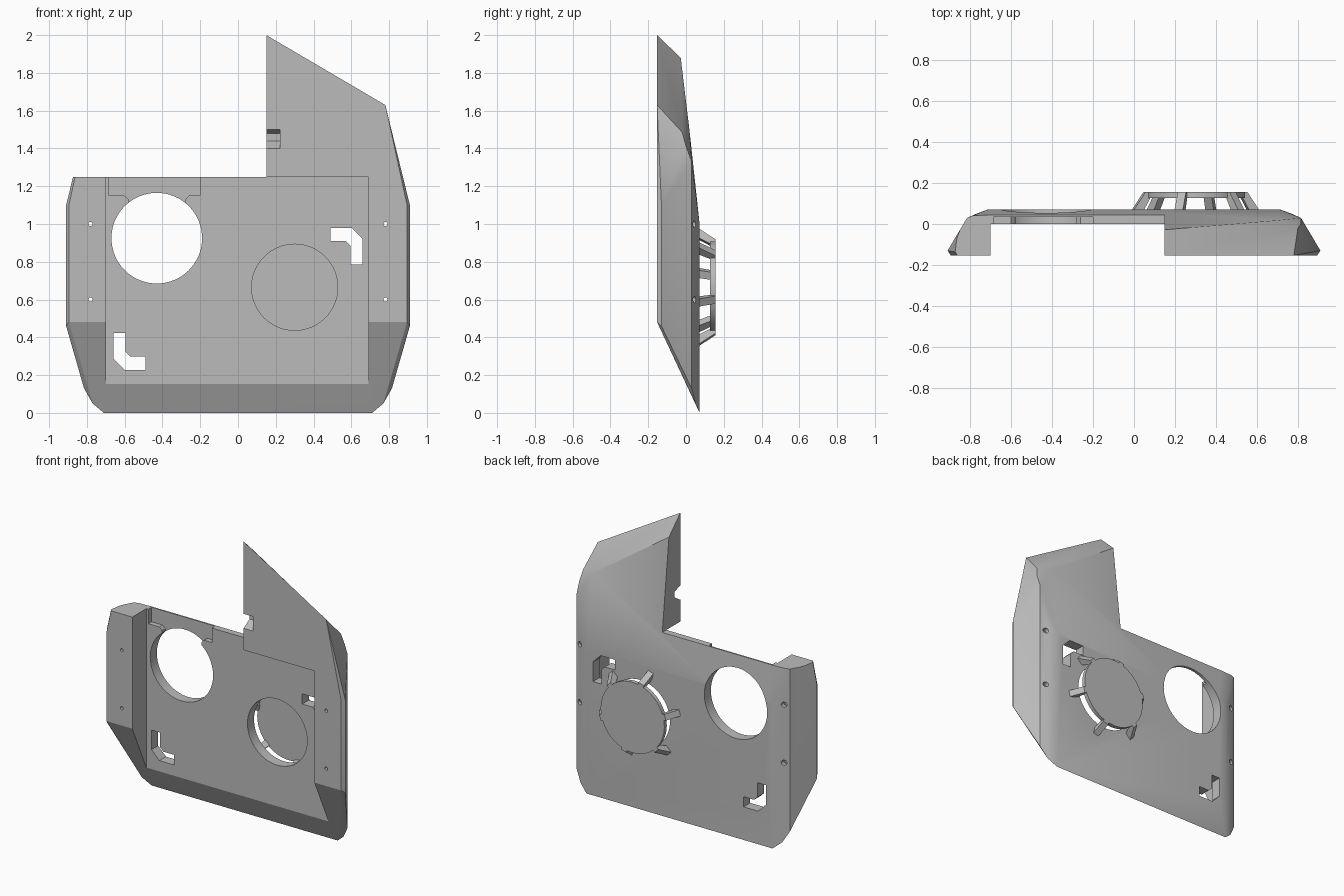
import bpy, bmesh
from math import sin, cos, pi, radians
from mathutils import Matrix, Vector

if "Cube" in bpy.data.objects:
    bpy.data.objects.remove(bpy.data.objects["Cube"], do_unlink=True)

grey = bpy.data.materials.new("mid_grey")
grey.use_nodes = True
COLOUR = (0.5, 0.5, 0.5, 1)
grey.diffuse_color = COLOUR
grey.node_tree.nodes["Principled BSDF"].inputs["Base Color"].default_value = COLOUR


def make_object(name, bm):
    bmesh.ops.recalc_face_normals(bm, faces=bm.faces)
    mesh = bpy.data.meshes.new(name)
    bm.to_mesh(mesh)
    bm.free()
    mesh.materials.append(grey)
    obj = bpy.data.objects.new(name, mesh)
    bpy.context.collection.objects.link(obj)
    return obj


def prism(name, points, start, end, frame=None):
    """Extrude an x-z outline from y = start to y = end, then place it."""
    bm = bmesh.new()
    face = bm.faces.new([bm.verts.new((x, start, z)) for x, z in points])
    solid = bmesh.ops.extrude_face_region(bm, geom=[face])
    moved = [v for v in solid["geom"] if isinstance(v, bmesh.types.BMVert)]
    bmesh.ops.translate(bm, verts=moved, vec=(0, end - start, 0))
    if frame:
        bmesh.ops.transform(bm, matrix=frame, verts=bm.verts)
    return make_object(name, bm)


def circle(x, z, radius, sides=64):
    return [(x + radius * cos(2 * pi * i / sides), z + radius * sin(2 * pi * i / sides))
            for i in range(sides)]


def box(x0, x1, z0, z1):
    return [(x0, z0), (x1, z0), (x1, z1), (x0, z1)]


def cut(target, cutter):
    cutter.hide_render = True
    mod = target.modifiers.new("cut", "BOOLEAN")
    mod.operation = "DIFFERENCE"
    mod.solver = "EXACT"
    mod.object = cutter
    bpy.context.view_layer.objects.active = target
    bpy.ops.object.modifier_apply(modifier=mod.name)
    bpy.data.objects.remove(cutter, do_unlink=True)


# Faceted outer shell: hull of half the corners, mirrored in x
corners = [
    (0.895, -0.153, 0.48), (0.895, -0.153, 1.1), (0.78, -0.153, 1.63), (0.15, -0.153, 2.0),
    (0.91, -0.13, 0.46), (0.91, -0.13, 1.1),
    (0.80, -0.02, 1.485), (0.815, 0.0, 1.41), (0.815, 0.03, 1.33),
    (0.815, 0.03, 0.13), (0.77, 0.05, 0.05), (0.71, 0.072, 0.0),
    (0.71, 0.072, 1.0), (0.70, 0.018, 1.5), (0.15, -0.028, 1.88),
]
bm = bmesh.new()
for x, y, z in corners:
    for side in (1, -1):
        bm.verts.new((side * x, y, z))
hull = bmesh.ops.convex_hull(bm, input=bm.verts)
loose = [v for v in bm.verts if not v.link_faces]
bmesh.ops.delete(bm, geom=loose, context="VERTS")
bmesh.ops.dissolve_limit(bm, angle_limit=radians(1.5), verts=bm.verts, edges=bm.edges)
panel = make_object("panel_body", bm)

# Front recess, then the step that leaves only the upper left wing
cut(panel, prism("recess", [(-0.7, -1), (0.69, -1), (0.69, 1.25), (0.14, 1.25),
                            (0.14, 1.4), (-0.7, 1.4)], -1, 0.0))
cut(panel, prism("step", box(-2, 0.15, 1.25, 3), -1, 1))

# Shallow pocket above the round opening
cut(panel, prism("pocket", [(-0.685, 1.4), (-0.685, 1.15), (-0.6, 1.15), (-0.58, 1.13),
                            (-0.57, 1.0), (-0.28, 1.0), (-0.28, 1.13), (-0.26, 1.15),
                            (-0.2, 1.15), (-0.2, 1.4)], -0.1, 0.035))

# Round openings
cut(panel, prism("round_opening", circle(-0.43, 0.925, 0.24), -1, 1))
cut(panel, prism("vent_opening", circle(0.3, 0.665, 0.228), -1, 1))

# Two angled slots, one the half turn of the other
slot = [(0.49, 0.98), (0.49, 0.91), (0.57, 0.91), (0.595, 0.885),
        (0.595, 0.785), (0.66, 0.785), (0.66, 0.92), (0.6, 0.98)]
cut(panel, prism("slot_left", slot, -1, 1))
cut(panel, prism("slot_right", [(-x, 1.208 - z) for x, z in slot], -1, 1))

# Screw holes with wider seats at the back
for x in (-0.78, 0.78):
    for z in (0.6, 1.0):
        cut(panel, prism("screw_hole", circle(x, z, 0.011, 16), -1, 1))
        cut(panel, prism("screw_seat", circle(x, z, 0.018, 16), 0.02, 1))

# Tapered notch in the wing's inner edge (outline turned into the y-z plane)
turn = Matrix(((0, 1, 0, 0), (1, 0, 0, 0), (0, 0, 1, 0), (0, 0, 0, 1)))
cut(panel, prism("notch", [(-0.3, 1.40), (-0.153, 1.40), (-0.09, 1.44),
                           (-0.09, 1.48), (-0.153, 1.50), (-0.3, 1.50)], 0.0, 0.222, turn))

# Vent cap standing off the back on six sloping ribs
cap = prism("vent_cap", circle(0.3, 0.665, 0.243), 0.128, 0.155)
rib_outline = [(0.322, 0.06), (0.258, 0.155), (0.2, 0.155), (0.2, 0.13),
               (0.232, 0.13), (0.27, 0.06)]
for i in range(6):
    angle = radians(45 + 60 * i)
    out = Vector((cos(angle), 0, sin(angle)))
    across = Vector((-sin(angle), 0, cos(angle)))
    frame = Matrix((out, across, (0, 1, 0))).transposed().to_4x4()
    frame.translation = (0.3, 0, 0.665)
    prism(f"vent_rib_{i + 1}", rib_outline, -0.021, 0.021, frame)

# Smooth shading with crisp edges
for obj in (panel, cap):
    bpy.ops.object.select_all(action="DESELECT")
    obj.select_set(True)
    bpy.context.view_layer.objects.active = obj
    bpy.ops.object.shade_smooth_by_angle(angle=radians(25))
